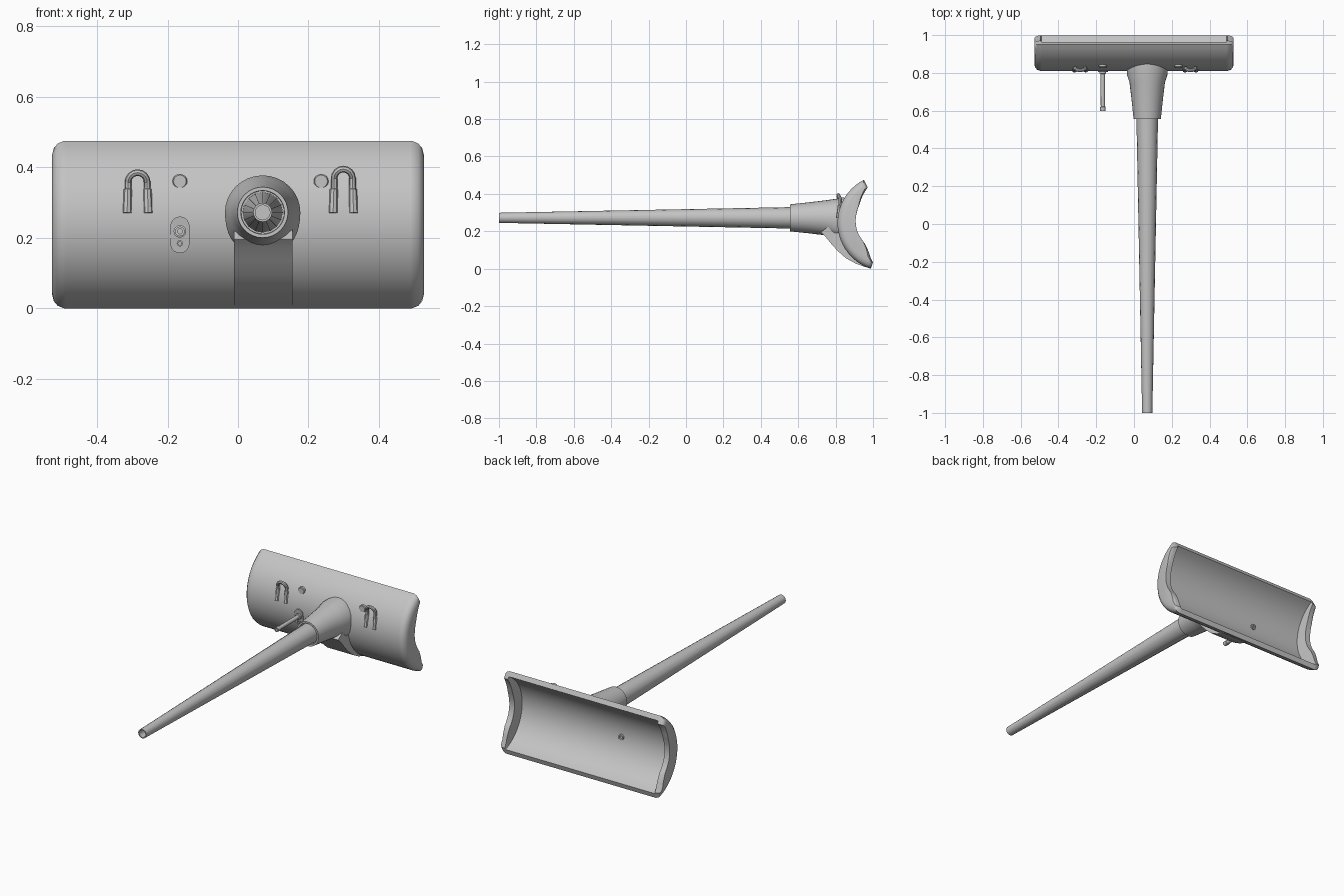
import bpy, bmesh, math
from mathutils import Vector

if "Cube" in bpy.data.objects:
    bpy.data.objects.remove(bpy.data.objects["Cube"])

metal = bpy.data.materials.new("grey metal")
metal.diffuse_color = (0.55, 0.55, 0.55, 1)
metal.use_nodes = True
metal.node_tree.nodes["Principled BSDF"].inputs["Base Color"].default_value = metal.diffuse_color
CY, CZ, R = 1.068, 0.245, 0.258      # axis and radius of the curved shield
BX, BZ = 0.07, 0.272                 # barrel axis


def loft(name, rings, closed=False, caps=True, angle=35):
    """Skin equal-length point rings into one mesh."""
    bm = bmesh.new()
    vs = [[bm.verts.new(p) for p in r] for r in rings]
    pairs = list(zip(vs, vs[1:])) + ([(vs[-1], vs[0])] if closed else [])
    for a, b in pairs:
        n = len(a)
        for i in range(n):
            j = (i + 1) % n
            bm.faces.new((a[i], a[j], b[j], b[i]))
    if caps and not closed:
        bm.faces.new(vs[0])
        bm.faces.new(vs[-1])
    bmesh.ops.recalc_face_normals(bm, faces=bm.faces)
    me = bpy.data.meshes.new(name)
    bm.to_mesh(me)
    bm.free()
    ob = bpy.data.objects.new(name, me)
    bpy.context.collection.objects.link(ob)
    me.materials.append(metal)
    bpy.ops.object.select_all(action='DESELECT')
    ob.select_set(True)
    bpy.context.view_layer.objects.active = ob
    bpy.ops.object.shade_smooth_by_angle(angle=math.radians(angle))
    return ob


def ring_y(x, y, z, r, n=16):
    return [(x + r * math.cos(2 * math.pi * i / n), y, z + r * math.sin(2 * math.pi * i / n))
            for i in range(n)]


def turned(name, x, z, profile, n=16, closed=False):
    """Round part along y from (y, radius) pairs."""
    return loft(name, [ring_y(x, y, z, r, n) for y, r in profile], closed)


def tube(name, pts, radii, n=8):
    """Round tube through points with one radius per point."""
    pts = [Vector(p) for p in pts]
    rings = []
    for i, p in enumerate(pts):
        t = (pts[min(i + 1, len(pts) - 1)] - pts[max(i - 1, 0)]).normalized()
        u = Vector((0, 1, 0))
        u = (u - t * u.dot(t)).normalized()
        v = t.cross(u)
        rings.append([p + radii[i] * (math.cos(2 * math.pi * k / n) * u + math.sin(2 * math.pi * k / n) * v)
                      for k in range(n)])
    return loft(name, rings)


def polar(x, r, deg):
    a = math.radians(deg)
    return (x, CY + r * math.cos(a), CZ + r * math.sin(a))


def surface_y(z, r=R):
    return CY - math.sqrt(r * r - (z - CZ) ** 2)


# Shield: curved trough with thick, scooped end walls and rounded corners
N = 24
SCOOP = [0.212, 0.190, 0.172, 0.165, 0.162, 0.160, 0.158, 0.156, 0.157, 0.175, 0.222]


def scoop(t):
    f = t * (len(SCOOP) - 1)
    i = min(int(f), len(SCOOP) - 2)
    return SCOOP[i] + (SCOOP[i + 1] - SCOOP[i]) * (f - i)


def section(x, outer, trim, walled):
    a0, a1 = 117 + trim, 252 - trim
    ts = [i / N for i in range(N + 1)]
    out = [polar(x, outer, a0 + (a1 - a0) * t) for t in ts]
    inn = [polar(x, min(scoop(t), outer - 0.008) if walled else 0.228, a0 + (a1 - a0) * t) for t in ts]
    return out + inn[::-1]


half = [(0.528, R - 0.035, 5, True), (0.523, R - 0.018, 2.5, True), (0.512, R - 0.006, 1, True),
        (0.494, R, 0, True), (0.49, R, 0, False)]
stations = [(-x, *s) for x, *s in half] + [(x, *s) for x, *s in half[::-1]]
loft("shield", [section(*s) for s in stations])

# Barrel: long taper with a hollow muzzle
turned("barrel", BX, BZ, [(-0.9, 0.021), (-1.0, 0.021), (-1.0, 0.027), (0.55, 0.057), (0.8, 0.06)])

# Collar: flared sleeve whose last ring follows the shield, with straight lower sides
M = 32
rings = [ring_y(BX, 0.57, BZ, 0.061, M)]
for y, r in [(0.555, 0.062), (0.555, 0.072), (0.65, 0.082), (0.75, 0.094)]:
    rings.append(ring_y(BX, y, BZ, r, M))
for lift in (-0.022, 0.012):
    last = []
    for i in range(M):
        a = 2 * math.pi * i / M
        c, s = math.cos(a), math.sin(a)
        if s < 0:
            c = math.copysign(abs(c) ** 0.5, c)
        z = BZ + 0.105 * s
        last.append((BX + 0.107 * c, surface_y(z) + lift, z))
    rings.append(last)
loft("barrel_collar", rings)

# Chin: fairing that runs from the collar down the shield
front = [(0.72, 0.195), (0.745, 0.172), (0.775, 0.135), (0.81, 0.096), (0.855, 0.056),
         (0.91, 0.026), (0.965, 0.007)]
back = [polar(0, 0.246, d)[1:] for d in (248, 236, 224, 212, 200, 188)]
outline = front + back + [(0.78, 0.24)]
loft("collar_chin", [[(x, y, z) for y, z in outline] for x in (-0.012, 0.155)])

# Lifting hooks: inverted U tubes with thicker feet
for name, x, w, z0, z1 in [("left_hook", -0.285, 0.027, 0.27, 0.358), ("right_hook", 0.299, 0.026, 0.27, 0.369)]:
    leg = [(-w - 0.003, 0.815, z0), (-w - 0.001, 0.823, z0 + 0.067), (-w, 0.824, z0 + 0.069), (-w, 0.826, z1)]
    arch = [(-w * math.cos(a), 0.826 - 0.012 * math.sin(a), z1 + w * math.sin(a))
            for a in [math.pi * k / 8 for k in range(1, 8)]]
    path = leg + arch + [(-p[0], p[1], p[2]) for p in leg[::-1]]
    rad = [0.0135, 0.0115, 0.0095, 0.0095]
    tube(name, [(x + p[0], p[1], p[2]) for p in path], rad + [0.0095] * 7 + rad[::-1])

# Round studs on the upper face
for name, x in (("left_stud", -0.165), ("right_stud", 0.236)):
    turned(name, x, 0.36, [(0.845, 0.021), (0.833, 0.021), (0.829, 0.018)])

# Secondary gun: capsule base plate, thin barrel, sight ring and rear socket
plate = []
for i in range(24):
    a = 2 * math.pi * (i + 0.5) / 24
    plate.append((-0.165 + 0.027 * math.cos(a), 0.208 + math.copysign(0.025, math.sin(a)) + 0.027 * math.sin(a)))
loft("gun_plate", [[(x, surface_y(z) + d, z) for x, z in plate] for d in (-0.006, 0.01)])
turned("gun_barrel", -0.165, 0.218, [(0.63, 0.007), (0.597, 0.007), (0.597, 0.014), (0.62, 0.014),
                                     (0.622, 0.011), (0.795, 0.012), (0.797, 0.018), (0.82, 0.018)], 12)
turned("sight_ring", -0.165, 0.184, [(0.82, 0.005), (0.803, 0.005), (0.803, 0.009), (0.82, 0.009)], 12, True)
turned("gun_socket", -0.165, 0.218, [(0.83, 0.017), (0.85, 0.017), (0.85, 0.009), (0.835, 0.009)], 12)
